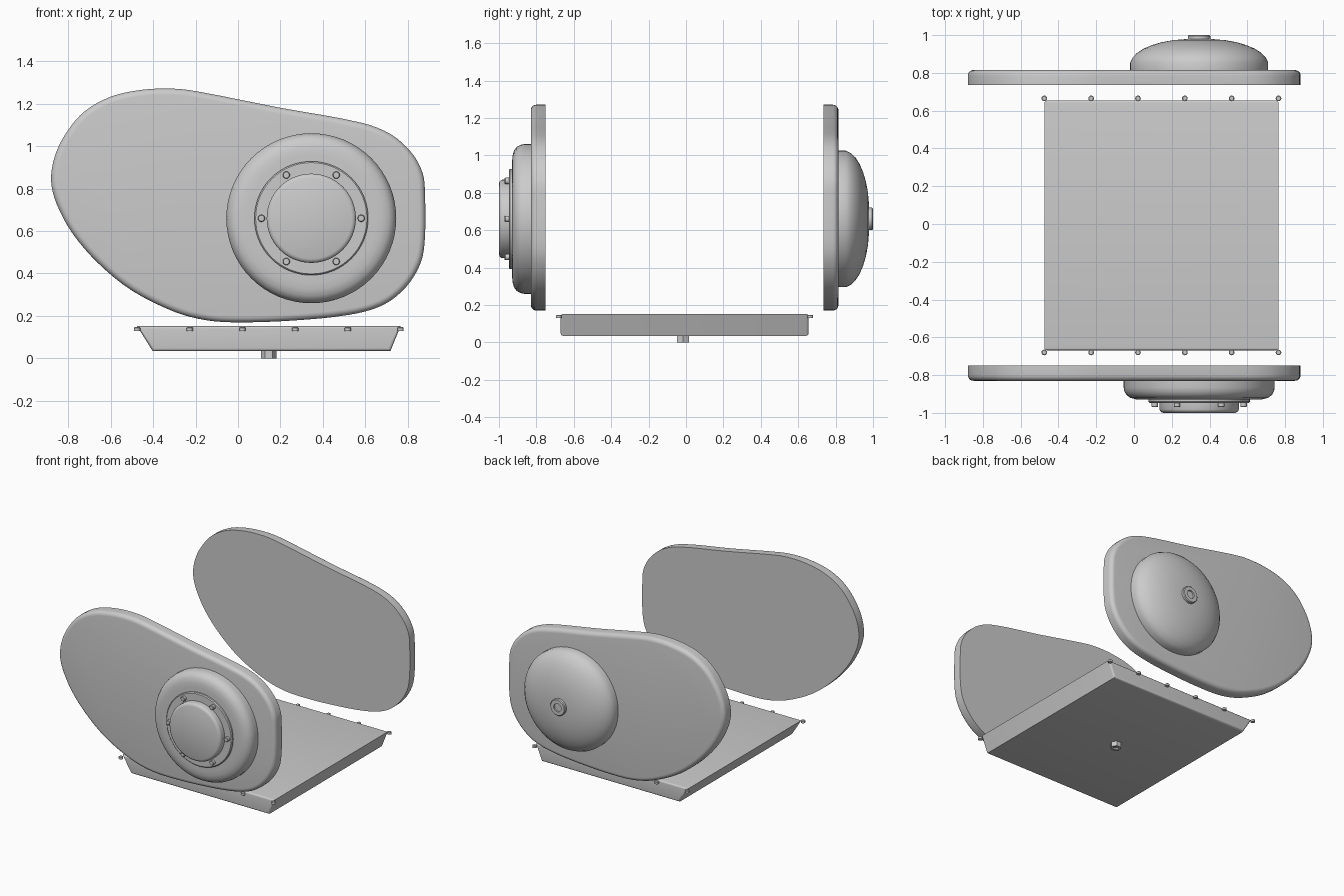
import bpy, bmesh, math
from mathutils import Matrix, Vector

if bpy.data.objects.get("Cube"):
    bpy.data.objects.remove(bpy.data.objects["Cube"])

grey = bpy.data.materials.new("light_grey")
grey.use_nodes = True
GREY = (0.6, 0.6, 0.6, 1)
grey.diffuse_color = GREY
grey.node_tree.nodes["Principled BSDF"].inputs["Base Color"].default_value = GREY


def finish(bm, name, angle=35):
    bmesh.ops.recalc_face_normals(bm, faces=bm.faces)
    mesh = bpy.data.meshes.new(name)
    bm.to_mesh(mesh)
    bm.free()
    mesh.materials.append(grey)
    obj = bpy.data.objects.new(name, mesh)
    bpy.context.collection.objects.link(obj)
    bpy.ops.object.select_all(action="DESELECT")
    obj.select_set(True)
    bpy.context.view_layer.objects.active = obj
    bpy.ops.object.shade_smooth_by_angle(angle=math.radians(angle))
    return obj


def prism(points, axis, depth):
    """Closed solid from a flat outline, pushed along an axis."""
    bm = bmesh.new()
    base = bm.faces.new([bm.verts.new(p) for p in points])
    out = bmesh.ops.extrude_face_region(bm, geom=[base], use_keep_orig=True)
    new = [g for g in out["geom"] if isinstance(g, bmesh.types.BMVert)]
    bmesh.ops.translate(bm, verts=new, vec=Vector(axis) * depth)
    bmesh.ops.recalc_face_normals(bm, faces=bm.faces)
    return bm


def smooth_loop(points, steps=4):
    """Closed curve passing through all points."""
    result, n = [], len(points)
    for i in range(n):
        a, b, c, d = (Vector(points[(i + k) % n]) for k in (-1, 0, 1, 2))
        size = (c - b).length
        m1 = (c - a).normalized() * size
        m2 = (d - b).normalized() * size
        for s in range(steps):
            t = s / steps
            result.append(b * (2*t**3 - 3*t**2 + 1) + m1 * (t**3 - 2*t**2 + t)
                          + c * (3*t**2 - 2*t**3) + m2 * (t**3 - t**2))
    return result


def lathe(name, profile, centre, axis="y", sides=64):
    """Spin (radius, height) points; the last and first rings are capped."""
    bm = bmesh.new()
    rings = []
    for r, h in profile:
        ring = []
        for i in range(sides):
            a = 2 * math.pi * i / sides
            u, v = r * math.cos(a), r * math.sin(a)
            co = (u, h, v) if axis == "y" else (u, v, h)
            ring.append(bm.verts.new(Vector(co) + Vector(centre)))
        rings.append(ring)
    for lower, upper in zip(rings, rings[1:]):
        for i in range(sides):
            j = (i + 1) % sides
            bm.faces.new((lower[i], lower[j], upper[j], upper[i]))
    bm.faces.new(rings[0])
    bm.faces.new(rings[-1])
    return finish(bm, name)


# Side covers: one outline, rounded on the outward rim
OUTLINE = [(-.88, .84), (-.86, .96), (-.8, 1.075), (-.72, 1.165), (-.6, 1.232),
           (-.45, 1.265), (-.3, 1.27), (-.18, 1.255), (.2, 1.18), (.58, 1.11),
           (.72, 1.055), (.82, .965), (.87, .87), (.88, .78), (.88, .57),
           (.86, .45), (.79, .335), (.68, .25), (.52, .205), (.25, .178),
           (0, .17), (-.15, .18), (-.3, .22), (-.5, .32), (-.66, .45),
           (-.78, .59), (-.855, .73)]
for name, inner, side in (("front_cover", -.75, -1), ("back_cover", .735, 1)):
    loop = smooth_loop(OUTLINE)
    bm = prism([(p.x, inner, p.y) for p in loop], (0, side, 0), .08)
    outer = inner + side * .08
    rim = [e for e in bm.edges if all(abs(v.co.y - outer) < .001 for v in e.verts)]
    bmesh.ops.bevel(bm, geom=rim, offset=.03, segments=5, profile=.5, affect="EDGES")
    finish(bm, name)

# Front housing: rounded drum, flange ring, centre cap and ring of bolts
HUB = (.345, 0, .66)
lathe("front_drum", [(.4, -.82), (.4, -.865), (.396, -.885), (.385, -.905),
                     (.365, -.92), (.335, -.928), (.3, -.93)], HUB)
lathe("flange_ring", [(.268, -.925), (.268, -.941), (.262, -.947)], HUB)
lathe("centre_cap", [(.21, -.94), (.21, -.982), (.207, -.99), (.2, -.996), (.19, -1)], HUB)
for i in range(6):
    a = math.tau * i / 6
    at = (HUB[0] + .235 * math.cos(a), 0, HUB[2] + .235 * math.sin(a))
    lathe("flange_bolt", [(.017, -.94), (.017, -.966), (.014, -.97)], at, sides=16)

# Back housing: shallow dome with a recessed button
lathe("back_dome", [(.365, .81), (.365, .855), (.353, .88), (.33, .905), (.295, .928),
                    (.25, .947), (.2, .962), (.14, .973), (.07, .979)], HUB)
lathe("dome_button", [(.06, .97), (.06, .995), (.055, 1), (.03, 1), (.03, .988)],
      HUB, sides=32)

# Pan: tapered tray with softened front and back edges
FRONT, BACK = -.67, .655
bm = prism([(-.475, FRONT, .152), (.765, FRONT, .152), (.718, FRONT, .035),
            (-.402, FRONT, .035)], (0, 1, 0), BACK - FRONT)
ends = [e for e in bm.edges if abs(e.verts[0].co.y - e.verts[1].co.y) < .001]
bmesh.ops.bevel(bm, geom=ends, offset=.014, segments=4, profile=.5, affect="EDGES")
finish(bm, "oil_pan")

# Pan bolts along the front and back rims
for y in (FRONT - .01, BACK + .01):
    for i in range(6):
        lathe("pan_bolt", [(.015, .13), (.015, .144), (.011, .147)],
              (-.475 + .248 * i, y, 0), axis="z", sides=16)

# Drain plug: hexagon with a socket
lathe("drain_plug", [(.037, .04), (.037, 0), (.02, 0), (.02, .012)],
      (.145, -.015, 0), axis="z", sides=6)
